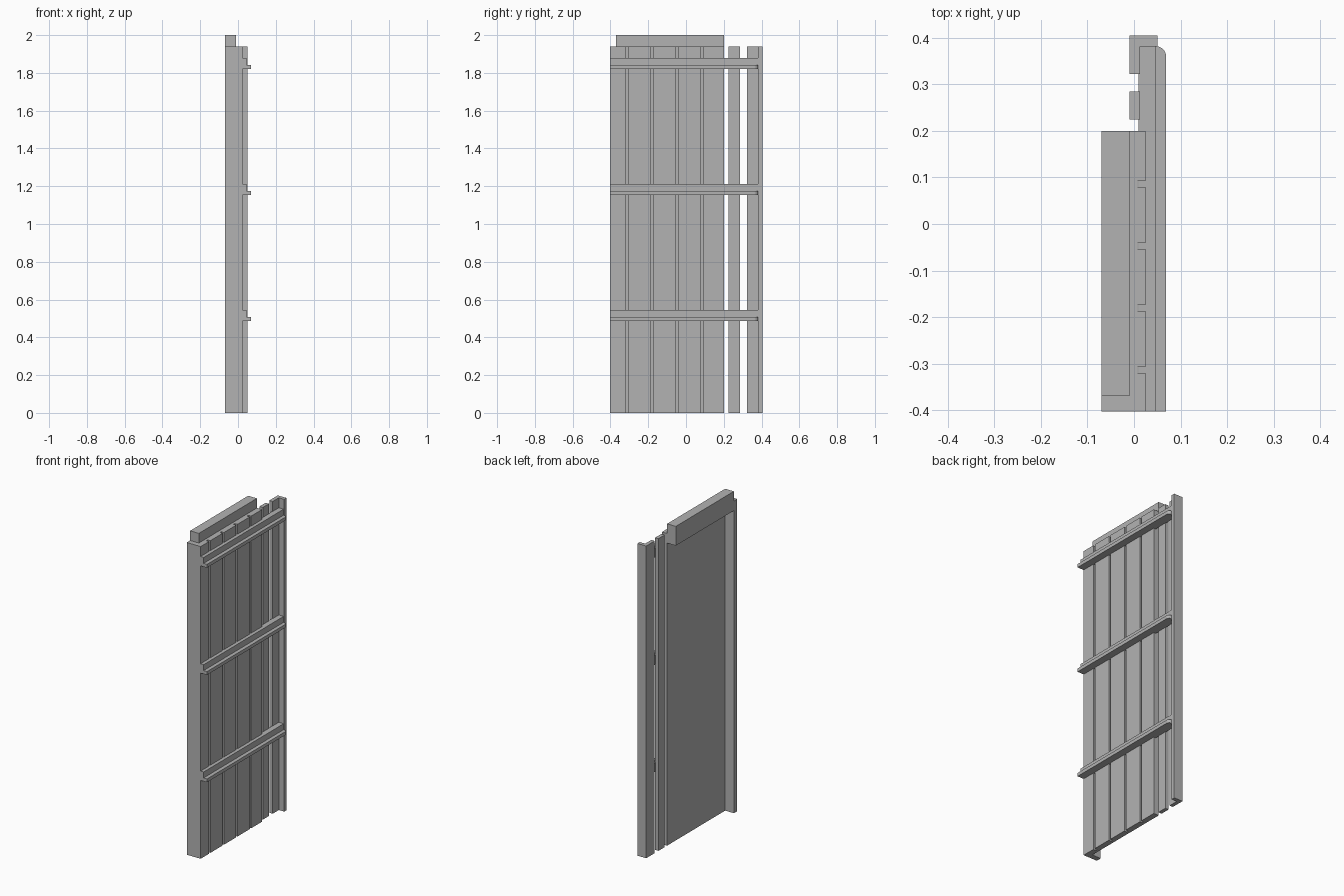
import bpy
import bmesh
from math import cos, sin, pi
from mathutils import Vector

cube = bpy.data.objects.get("Cube")
if cube:
    bpy.data.objects.remove(cube, do_unlink=True)

GREY = (0.45, 0.45, 0.45, 1.0)
grey = bpy.data.materials.new("plain_grey")
grey.use_nodes = True
grey.diffuse_color = GREY
grey.node_tree.nodes["Principled BSDF"].inputs["Base Color"].default_value = GREY

HEIGHT = 1.94


def prism(name, outline, offset):
    """Extrude a closed 3D outline along an offset vector."""
    bm = bmesh.new()
    face = bm.faces.new([bm.verts.new(p) for p in outline])
    result = bmesh.ops.extrude_face_region(bm, geom=[face], use_keep_orig=True)
    moved = [v for v in result["geom"] if isinstance(v, bmesh.types.BMVert)]
    bmesh.ops.translate(bm, verts=moved, vec=Vector(offset))
    bmesh.ops.recalc_face_normals(bm, faces=bm.faces)
    mesh = bpy.data.meshes.new(name)
    bm.to_mesh(mesh)
    bm.free()
    mesh.materials.append(grey)
    obj = bpy.data.objects.new(name, mesh)
    bpy.context.collection.objects.link(obj)
    return obj


def upright(name, plan, bottom=0.0, top=HEIGHT):
    """Extrude an (x, y) plan upward."""
    return prism(name, [(x, y, bottom) for x, y in plan], (0, 0, top - bottom))


def rect(x0, x1, y0, y1):
    return [(x0, y0), (x1, y0), (x1, y1), (x0, y1)]


# Grooved board panel with a return flange along its front edge
BACK, FACE, GROOVE = -0.01, 0.025, 0.007
panel = [(-0.07, -0.37), (-0.07, -0.403), (FACE, -0.403)]
for i in range(4):
    y = -0.32 + i * 0.1333
    panel += [(FACE, y), (GROOVE, y), (GROOVE, y + 0.013), (FACE, y + 0.013)]
panel += [(FACE, 0.2), (BACK, 0.2), (BACK, -0.37)]
upright("board_panel", panel)

# Head beam behind the panel
upright("head_beam", rect(-0.07, BACK, -0.37, 0.2), 1.88, 2.0)

# Separate narrow slat and the angled end post
upright("narrow_slat", rect(BACK, 0.013, 0.225, 0.285))
upright("end_post", [(BACK, 0.322), (0.013, 0.322), (0.013, 0.382),
                     (0.05, 0.382), (0.05, 0.405), (BACK, 0.405)])

# Three stepped rails: a tall strip and a lower lip with a rounded end
RADIUS = 0.022
lip = [(0.01, -0.403), (0.069, -0.403)]
for i in range(9):
    a = i * pi / 16
    lip.append((0.069 - RADIUS + RADIUS * cos(a), 0.382 - RADIUS + RADIUS * sin(a)))
lip.append((0.01, 0.382))

for name, z in (("lower", 0.487), ("middle", 1.154), ("upper", 1.82)):
    upright(name + "_rail_strip", rect(0.01, 0.046, -0.403, 0.382), z + 0.021, z + 0.058)
    upright(name + "_rail_lip", lip, z, z + 0.021)
